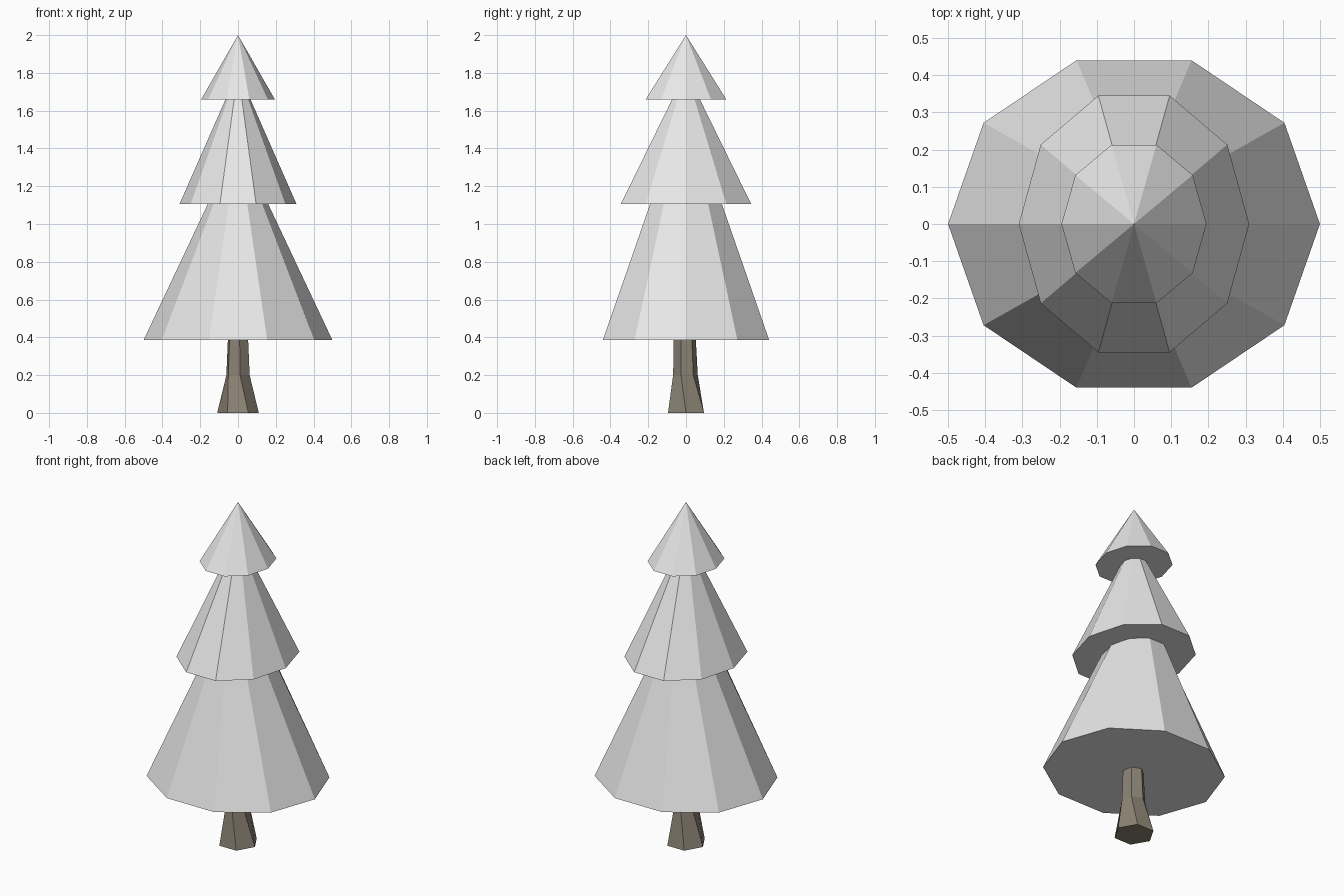
import bpy
import bmesh
from math import cos, sin, radians, tau

if "Cube" in bpy.data.objects:
    bpy.data.objects.remove(bpy.data.objects["Cube"], do_unlink=True)


def flat_material(name, rgb):
    mat = bpy.data.materials.new(name)
    mat.use_nodes = True
    mat.diffuse_color = (*rgb, 1)
    bsdf = next(n for n in mat.node_tree.nodes if n.type == "BSDF_PRINCIPLED")
    bsdf.inputs["Base Color"].default_value = (*rgb, 1)
    bsdf.inputs["Roughness"].default_value = 0.8
    return mat


def loft(name, sides, rings, mat):
    """Join rings of (z, x radius, y radius, twist, y offset); zero radius is a tip."""
    bm = bmesh.new()
    loops = []
    for z, rx, ry, twist, dy in rings:
        if rx == 0:
            loops.append([bm.verts.new((0, dy, z))])
            continue
        angles = [tau * i / sides + radians(twist) for i in range(sides)]
        loops.append([bm.verts.new((rx * cos(a), ry * sin(a) + dy, z)) for a in angles])
    for low, high in zip(loops, loops[1:]):
        for i in range(sides):
            j = (i + 1) % sides
            if len(high) == 1:
                bm.faces.new((low[i], low[j], high[0]))
            else:
                bm.faces.new((low[i], low[j], high[j], high[i]))
    # Close the flat ends
    bm.faces.new(loops[0][::-1])
    if len(loops[-1]) > 1:
        bm.faces.new(loops[-1])
    bmesh.ops.recalc_face_normals(bm, faces=bm.faces)
    mesh = bpy.data.meshes.new(name)
    bm.to_mesh(mesh)
    bm.free()
    mesh.materials.append(mat)
    obj = bpy.data.objects.new(name, mesh)
    bpy.context.collection.objects.link(obj)
    return obj


foliage = flat_material("pale_grey_foliage", (0.8, 0.8, 0.8))
bark = flat_material("brown_bark", (0.26, 0.225, 0.175))

# Six-sided trunk, flared at the foot and twisted above it
loft("trunk", 6, [(0, 0.11, 0.11, 0, 0),
                  (0.2, 0.066, 0.066, -21, -0.003),
                  (0.42, 0.056, 0.058, -21, -0.007)], bark)

# Three ten-sided foliage tiers
loft("lower_foliage", 10, [(0.385, 0.5, 0.463, 0, 0),
                           (1.22, 0.106, 0.158, 0, 0)], foliage)
loft("middle_foliage", 10, [(1.105, 0.31, 0.363, 0, 0),
                            (1.81, 0, 0, 0, 0)], foliage)
loft("upper_foliage", 10, [(1.66, 0.195, 0.224, 0, 0),
                           (2, 0, 0, 0, 0)], foliage)
